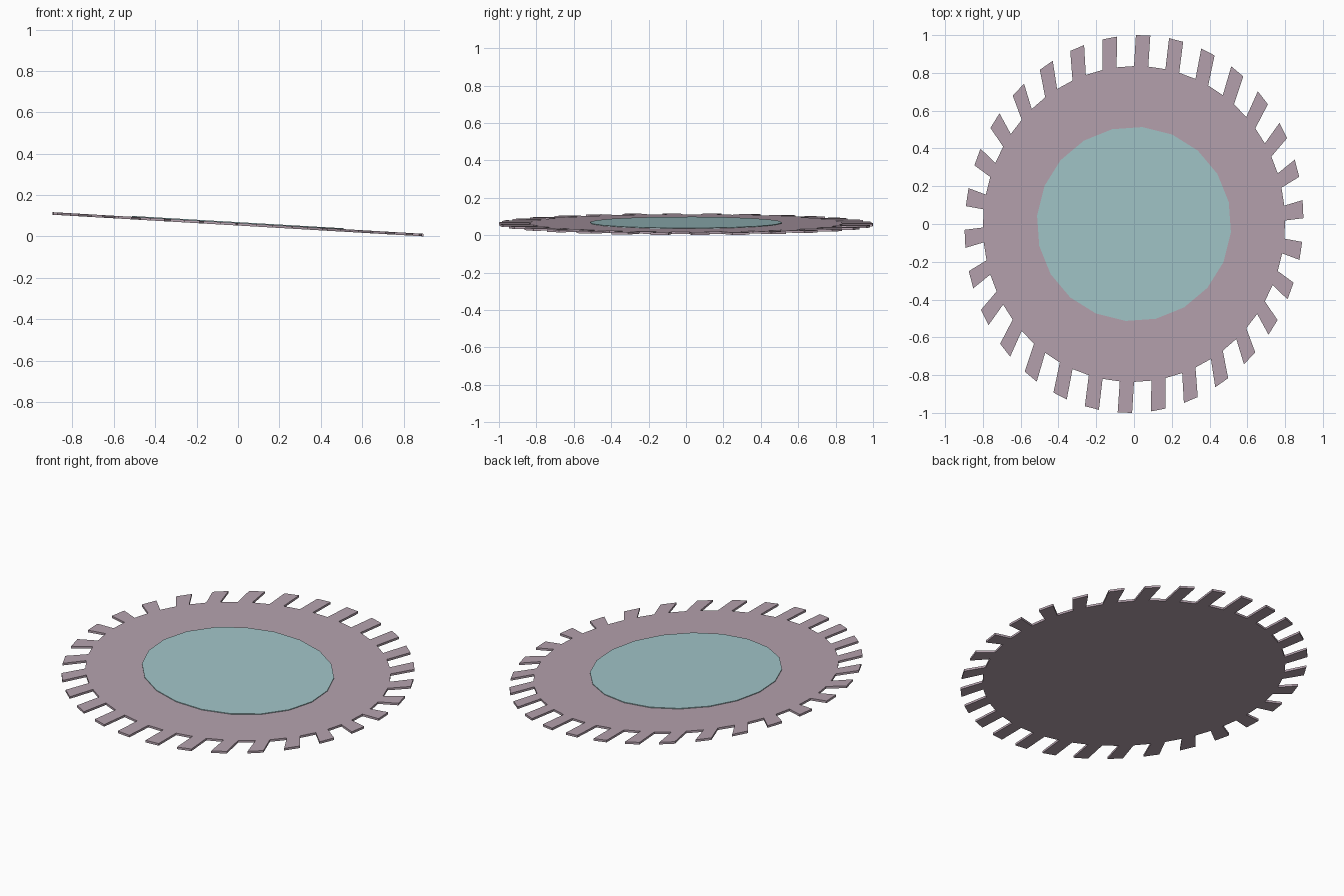
import bpy, bmesh
from math import sin, cos, radians

if "Cube" in bpy.data.objects:
    bpy.data.objects.remove(bpy.data.objects["Cube"])

TEETH = 30
SLOPE = -0.0583      # the whole plate tips down towards +x
BASE_Z = 0.0525


def material(name, color):
    m = bpy.data.materials.new(name)
    m.diffuse_color = (*color, 1)
    m.use_nodes = True
    m.node_tree.nodes["Principled BSDF"].inputs["Base Color"].default_value = m.diffuse_color
    return m


def on_plane(x, y, lift=0.0):
    return (x, y, BASE_Z + SLOPE * x + lift)


def finish(bm, name, faces, height, mat):
    """Extrude flat faces up to a solid plate and make the object."""
    ext = bmesh.ops.extrude_face_region(bm, geom=faces, use_keep_orig=True)
    verts = [g for g in ext["geom"] if isinstance(g, bmesh.types.BMVert)]
    bmesh.ops.translate(bm, verts=verts, vec=(0, 0, height))
    bmesh.ops.recalc_face_normals(bm, faces=bm.faces)
    mesh = bpy.data.meshes.new(name)
    bm.to_mesh(mesh)
    bm.free()
    mesh.materials.append(mat)
    ob = bpy.data.objects.new(name, mesh)
    bpy.context.collection.objects.link(ob)
    return ob


def ring_point(deg, c, s, warp=0.0):
    """Point on a slightly skewed ellipse, clockwise from the +y side."""
    t = radians(deg - warp * sin(radians(2 * deg)))
    return on_plane(c[0] * cos(t) + s[0] * sin(t), c[1] * cos(t) + s[1] * sin(t))


# Toothed plate: oval body with leaning teeth
bm = bmesh.new()
root, faces = [], []
for k in range(TEETH):
    a = 360 / TEETH * k
    r = [bm.verts.new(ring_point(a + d, (0, 0.836), (0.80, 0.01))) for d in (0, 5.4)]
    t = [bm.verts.new(ring_point(a + d, (0.01, 1.0), (0.897, 0.016), 1.7)) for d in (0, 5.2)]
    faces.append(bm.faces.new((r[0], t[0], t[1], r[1])))
    root += r
faces.append(bm.faces.new(root))
finish(bm, "toothed_plate", faces, 0.0125, material("mauve", (0.46, 0.36, 0.42)))

# Round centre disc, barely raised above the plate
bm = bmesh.new()
ring = [bm.verts.new(on_plane(0.515 * cos(radians(13 + 18 * i)),
                              0.515 * sin(radians(13 + 18 * i)), 0.006))
        for i in range(20)]
finish(bm, "centre_disc", [bm.faces.new(ring)], 0.0105, material("pale_teal", (0.36, 0.56, 0.58)))
